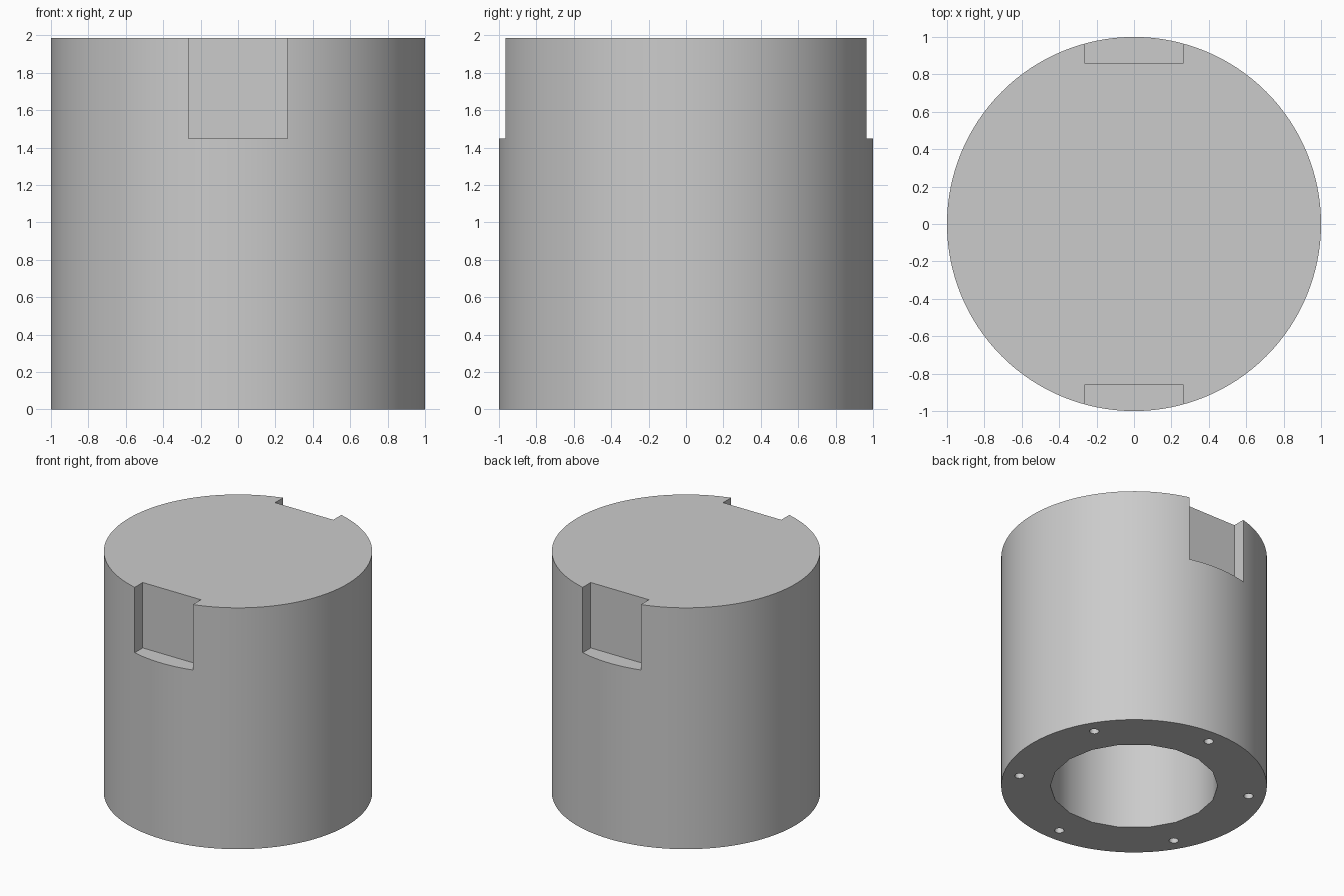
import bpy
import math

HEIGHT = 1.985
BORE_DEPTH = 1.4
BOLT_DEPTH = 0.4

cube = bpy.data.objects.get("Cube")
if cube:
    bpy.data.objects.remove(cube, do_unlink=True)

# Single plain grey
grey = bpy.data.materials.new("plain grey")
grey.use_nodes = True
colour = (0.6, 0.6, 0.6, 1)
grey.diffuse_color = colour
grey.node_tree.nodes["Principled BSDF"].inputs["Base Color"].default_value = colour


def cylinder(name, radius, bottom, top, sides, x=0, y=0, turn=0):
    bpy.ops.mesh.primitive_cylinder_add(
        vertices=sides, radius=radius, depth=top - bottom,
        location=(x, y, (bottom + top) / 2), rotation=(0, 0, turn))
    obj = bpy.context.object
    obj.name = name
    obj.data.materials.append(grey)
    return obj


def box(name, size, centre):
    bpy.ops.mesh.primitive_cube_add(size=1, location=centre)
    obj = bpy.context.object
    obj.name = name
    obj.scale = size
    obj.data.materials.append(grey)
    return obj


# Solid round body
body = cylinder("body", 1, 0, HEIGHT, 128)

# Blind bore in the underside
cutters = [cylinder("bore_cutter", 0.63, -0.1, BORE_DEPTH, 18, turn=math.radians(10))]

# Six small bolt holes around the bore
for i in range(6):
    a = math.radians(30 + 60 * i)
    cutters.append(cylinder("bolt_hole_cutter", 0.036, -0.1, BOLT_DEPTH, 16,
                            0.875 * math.cos(a), 0.875 * math.sin(a)))

# Flat-backed notches at the top, front and back
for side in (-1, 1):
    cutters.append(box("notch_cutter", (0.53, 0.4, 0.8), (0, side * 1.06, 1.447 + 0.4)))

# Cut every recess, then discard the cutters
for cutter in cutters:
    cutter.hide_render = True
    cut = body.modifiers.new("cut", "BOOLEAN")
    cut.operation = "DIFFERENCE"
    cut.solver = "EXACT"
    cut.object = cutter
bpy.ops.object.select_all(action="DESELECT")
body.select_set(True)
bpy.context.view_layer.objects.active = body
for cut in list(body.modifiers):
    bpy.ops.object.modifier_apply(modifier=cut.name)
for cutter in cutters:
    bpy.data.objects.remove(cutter, do_unlink=True)

bpy.ops.object.shade_smooth_by_angle(angle=math.radians(30))
